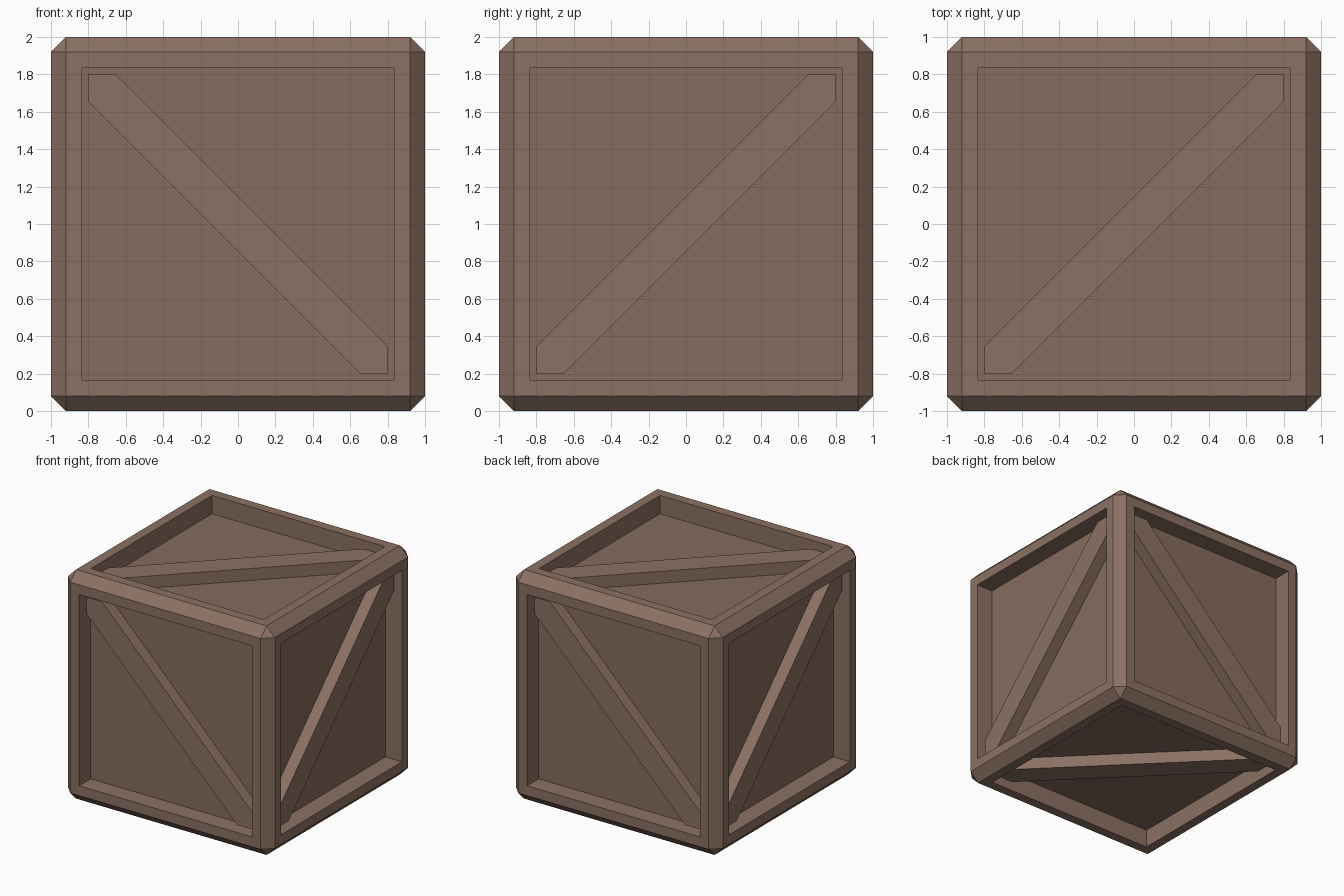
import bpy, bmesh
from math import pi
from mathutils import Matrix, Vector

if "Cube" in bpy.data.objects:
    bpy.data.objects.remove(bpy.data.objects["Cube"])

BEVEL, OPEN, DEPTH = 0.08, 0.8, 0.16   # edge chamfer, half opening, recess depth
BAND = 0.147                           # brace half width measured along an edge
BRACE_TOP = 0.945                      # brace sits slightly below the frame


def material(name, rgb):
    m = bpy.data.materials.new(name)
    m.diffuse_color = (*rgb, 1)
    m.use_nodes = True
    m.node_tree.nodes["Principled BSDF"].inputs["Base Color"].default_value = m.diffuse_color
    return m


def add_object(name, bm, *mats):
    bmesh.ops.recalc_face_normals(bm, faces=bm.faces)
    me = bpy.data.meshes.new(name)
    bm.to_mesh(me)
    bm.free()
    for m in mats:
        me.materials.append(m)
    ob = bpy.data.objects.new(name, me)
    ob.location.z = 1
    bpy.context.collection.objects.link(ob)


wood = material("wood", (0.26, 0.165, 0.125))
panel_wood = material("panel_wood", (0.235, 0.15, 0.11))

# Crate body: chamfered cube with a recessed panel on each side
bm = bmesh.new()
bmesh.ops.create_cube(bm, size=2)
bmesh.ops.bevel(bm, geom=bm.edges[:], offset=BEVEL, segments=1,
                affect='EDGES', profile=0.5)
sides = [f for f in bm.faces if f.calc_area() > 1]
bmesh.ops.inset_individual(bm, faces=sides, thickness=1 - BEVEL - OPEN)
for f in sides:
    n = f.normal.copy()
    new = bmesh.ops.extrude_discrete_faces(bm, faces=[f])["faces"][0]
    new.material_index = 1
    bmesh.ops.translate(bm, verts=new.verts[:], vec=-n * DEPTH)
add_object("crate_body", bm, wood, panel_wood)


# Diagonal brace: corner-to-corner board, drawn on the side's (right, up) plane
def brace(name, right, up, rising):
    right, up = Vector(right), Vector(up)
    out = right.cross(up)
    a, b = OPEN, OPEN - BAND
    outline = [(-a, -a), (-b, -a), (a, b), (a, a), (b, a), (-a, -b)]
    s = 1 if rising else -1
    bm = bmesh.new()
    base = [bm.verts.new(right * u * s + up * v + out * (1 - DEPTH)) for u, v in outline]
    face = bm.faces.new(base)
    top = bmesh.ops.extrude_face_region(bm, geom=[face], use_keep_orig=True)["geom"]
    bmesh.ops.translate(bm, verts=[g for g in top if isinstance(g, bmesh.types.BMVert)],
                        vec=out * (BRACE_TOP - 1 + DEPTH))
    add_object(name, bm, wood)


Z = (0, 0, 1)
brace("front_brace", (1, 0, 0), Z, False)
brace("back_brace", (-1, 0, 0), Z, False)
brace("right_brace", (0, 1, 0), Z, True)
brace("left_brace", (0, -1, 0), Z, True)
brace("top_brace", (1, 0, 0), (0, 1, 0), True)
brace("bottom_brace", (-1, 0, 0), (0, 1, 0), True)
